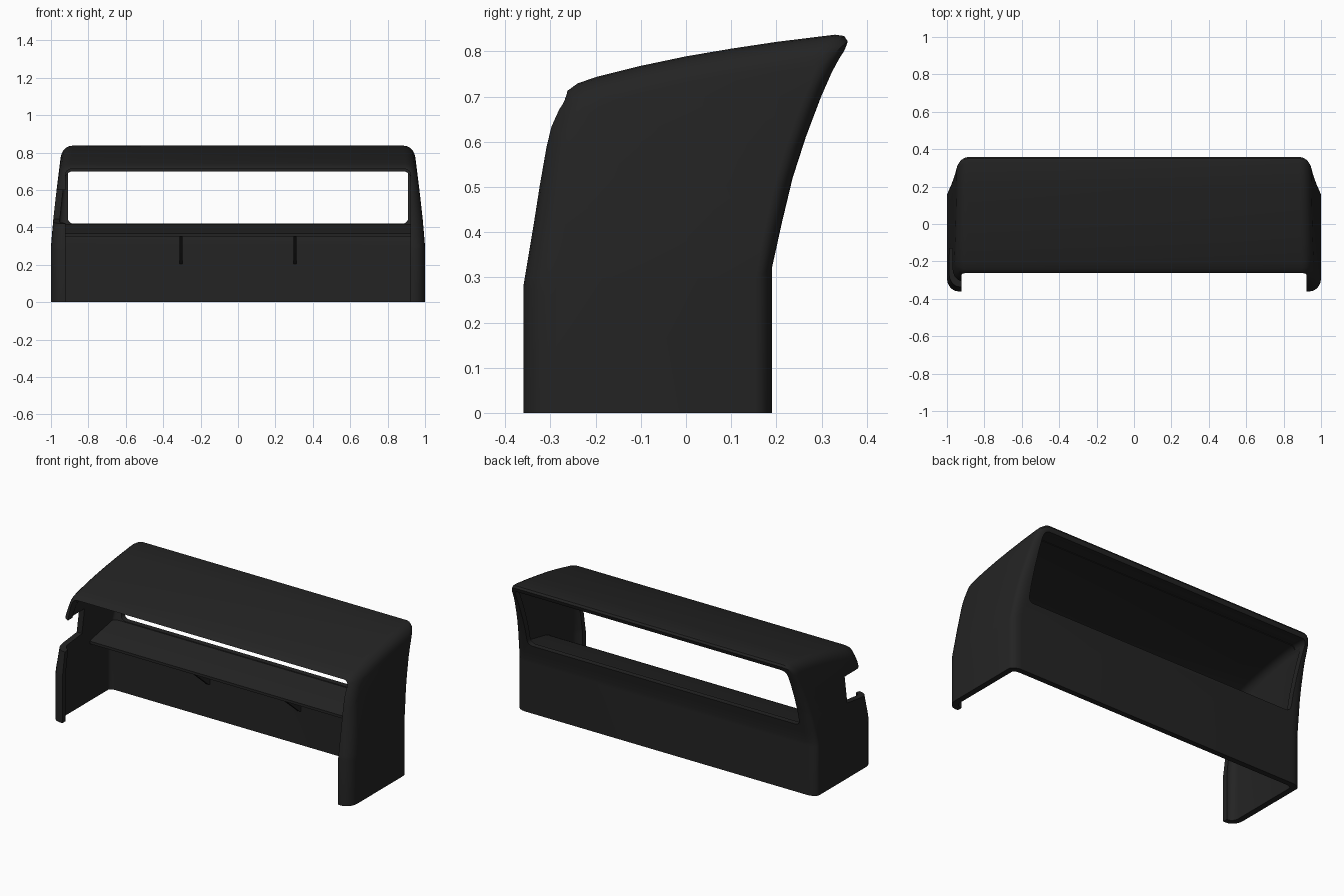
import bpy, bmesh, math

if "Cube" in bpy.data.objects:
    bpy.data.objects.remove(bpy.data.objects["Cube"])

mat = bpy.data.materials.new("charcoal plastic")
mat.diffuse_color = (0.017, 0.017, 0.017, 1)
mat.use_nodes = True
mat.node_tree.nodes["Principled BSDF"].inputs["Base Color"].default_value = mat.diffuse_color

# half width of the housing at each height
TAPER = [(0, 1), (.3, 1), (.45, .987), (.6, .97), (.8, .945), (.9, .935)]


def half_width(z):
    for (z0, w0), (z1, w1) in zip(TAPER, TAPER[1:]):
        if z <= z1:
            return w0 + (w1 - w0) * max(0, z - z0) / (z1 - z0)
    return TAPER[-1][1]


def finish(name, bm):
    bmesh.ops.recalc_face_normals(bm, faces=bm.faces)
    me = bpy.data.meshes.new(name)
    bm.to_mesh(me)
    bm.free()
    me.materials.append(mat)
    ob = bpy.data.objects.new(name, me)
    bpy.context.collection.objects.link(ob)
    return ob


def pillow(name, profile, inset, radius, steps=5):
    """Side profile swept across x, with rounded ends that follow the taper."""
    bm = bmesh.new()
    rings = []
    arc = [math.pi / 2 * i / steps for i in range(steps + 1)]
    stations = [(-1 + radius * (1 - math.sin(a)), 1 - math.cos(a)) for a in reversed(arc)]
    stations = sorted((x, 1 - math.sqrt(max(0, 1 - ((x + 1 - radius) / radius) ** 2)))
                      for x, _ in stations)
    stations += [(-x, k) for x, k in reversed(stations)]
    for x, k in stations:
        sy, sz = 1 - k * radius / .31, 1 - k * radius / .83
        rings.append([bm.verts.new((x, y * sy, z * sz)) for y, z in profile])
    n = len(profile)
    for a, b in zip(rings, rings[1:]):
        for i in range(n):
            j = (i + 1) % n
            bm.faces.new((a[i], a[j], b[j], b[i]))
    bm.faces.new(rings[0])
    bm.faces.new(rings[-1][::-1])
    # extra level lines so the ends can bend inward
    for z in (.3, .38, .45, .52, .6, .7):
        bmesh.ops.bisect_plane(bm, geom=bm.verts[:] + bm.edges[:] + bm.faces[:],
                               plane_co=(0, 0, z), plane_no=(0, 0, 1))
    for v in bm.verts:
        v.co.x *= half_width(v.co.z) - inset
    return finish(name, bm)


def prism(name, profile, x0, x1, round_corners=0):
    bm = bmesh.new()
    a = [bm.verts.new((x0, y, z)) for y, z in profile]
    b = [bm.verts.new((x1, y, z)) for y, z in profile]
    n = len(profile)
    for i in range(n):
        j = (i + 1) % n
        bm.faces.new((a[i], a[j], b[j], b[i]))
    bm.faces.new(a)
    bm.faces.new(b[::-1])
    if round_corners:
        edges = []
        for e in bm.edges:
            d = e.verts[0].co - e.verts[1].co
            if abs(d.y) > 2 * abs(d.z) and abs(d.x) < 1e-4:
                edges.append(e)
        bmesh.ops.bevel(bm, geom=edges, offset=round_corners, segments=4,
                        profile=.5, affect='EDGES')
    return finish(name, bm)


def cut(target, cutter):
    mod = target.modifiers.new("cut", 'BOOLEAN')
    mod.operation = 'DIFFERENCE'
    mod.solver = 'EXACT'
    mod.object = cutter
    bpy.context.view_layer.objects.active = target
    bpy.ops.object.modifier_apply(modifier=mod.name)
    bpy.data.objects.remove(cutter, do_unlink=True)


# Housing: curved outer shell
housing = pillow("housing", [
    (-.36, 0), (.19, 0), (.19, .32), (.212, .42), (.236, .52), (.265, .61), (.30, .70),
    (.325, .755), (.352, .805), (.358, .822), (.35, .834), (.33, .837), (.2, .821),
    (.1, .806), (0, .789), (-.1, .768), (-.2, .743), (-.24, .729), (-.262, .713),
    (-.283, .675), (-.3, .635), (-.31, .59), (-.335, .43), (-.36, .28)], 0, .06)

# Hollow inside, open at the bottom
cut(housing, pillow("cavity", [
    (-.33, -.1), (.157, -.1), (.157, .325), (.18, .425), (.203, .525), (.232, .615),
    (.267, .70), (.30, .765), (.315, .798), (.2, .788), (.1, .773), (0, .756),
    (-.1, .735), (-.2, .709), (-.24, .69), (-.27, .62), (-.305, .43), (-.33, .28)], .035, .04))

# Wide front opening between the side returns
cut(housing, prism("front_opening", [(-.5, -.2), (-.22, -.2), (-.22, .712), (-.5, .712)],
                   -.922, .922, .03))
# Rear window
cut(housing, prism("rear_window", [(.1, .42), (.5, .42), (.5, .802), (.26, .796)],
                   -.91, .91, .03))
# Notch in the front edge of one side wall
cut(housing, prism("side_notch", [(-.5, .41), (-.34, .42), (-.13, .445), (-.13, .6), (-.5, .6)],
                   -1.2, -.85))

# Sloping shelf behind the rear window sill
shelf = prism("shelf", [(.195, .419), (-.03, .376), (-.05, .368), (-.05, .352),
                        (-.035, .35), (.18, .392)], -.955, .955)

# Small brackets holding the shelf
brackets = [prism("shelf_bracket", [(-.03, .355), (.17, .395), (.17, .2), (.14, .21)],
                  x - .008, x + .008) for x in (-.305, .305)]

for ob in [housing, shelf] + brackets:
    bpy.ops.object.select_all(action='DESELECT')
    ob.select_set(True)
    bpy.context.view_layer.objects.active = ob
    bpy.ops.object.shade_smooth_by_angle(angle=math.radians(30))
